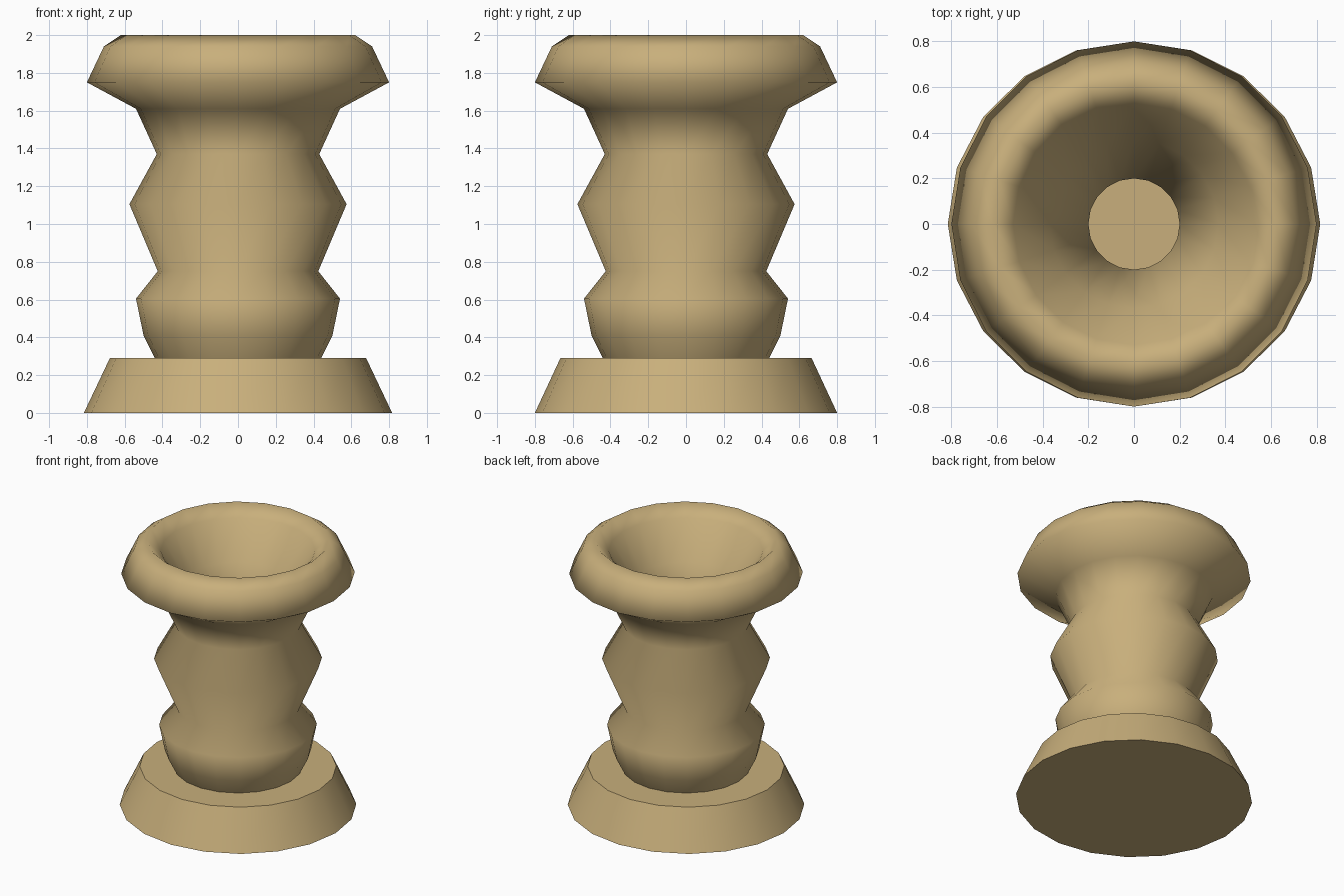
import bpy, bmesh
from math import cos, sin, pi, radians

if "Cube" in bpy.data.objects:
    bpy.data.objects.remove(bpy.data.objects["Cube"])

SIDES = 20
mat = bpy.data.materials.new("tan_clay")
mat.diffuse_color = (0.58, 0.43, 0.20, 1)
mat.use_nodes = True
mat.node_tree.nodes["Principled BSDF"].inputs["Base Color"].default_value = mat.diffuse_color


def lathe(name, profile, x_scale=1.0, capped=False):
    """Spin a (radius, height) profile round z; optionally cap both ends."""
    bm = bmesh.new()
    rings = [[bm.verts.new((r * cos(2 * pi * i / SIDES) * x_scale,
                            r * sin(2 * pi * i / SIDES), z))
              for i in range(SIDES)] for r, z in profile]
    for a, b in zip(rings, rings[1:]):
        for i in range(SIDES):
            j = (i + 1) % SIDES
            bm.faces.new((a[i], a[j], b[j], b[i]))
    if capped:
        bm.faces.new(rings[0][::-1])
        bm.faces.new(rings[-1])
    mesh = bpy.data.meshes.new(name)
    bm.to_mesh(mesh)
    bm.free()
    mesh.materials.append(mat)
    ob = bpy.data.objects.new(name, mesh)
    bpy.context.collection.objects.link(ob)
    bpy.ops.object.select_all(action='DESELECT')
    ob.select_set(True)
    bpy.context.view_layer.objects.active = ob
    return ob


# Tapered foot with sharp rims
lathe("base", [(0.80, 0), (0.665, 0.29)], x_scale=1.02, capped=True)
bpy.ops.object.shade_smooth_by_angle(angle=radians(30))

# Hollow turned body: up the outside, over the lip, down the inside
outside = [(0.44, 0.29), (0.50, 0.41), (0.54, 0.605), (0.425, 0.75),
           (0.575, 1.105), (0.43, 1.37), (0.54, 1.61), (0.80, 1.75),
           (0.71, 1.94), (0.62, 2.0)]
inside = [(0.53, 1.92), (0.37, 1.66), (0.20, 1.37), (0.34, 1.105),
          (0.20, 0.75), (0.31, 0.60), (0.28, 0.42), (0.23, 0.29)]
lathe("body", outside + inside)
bpy.ops.object.shade_smooth()
